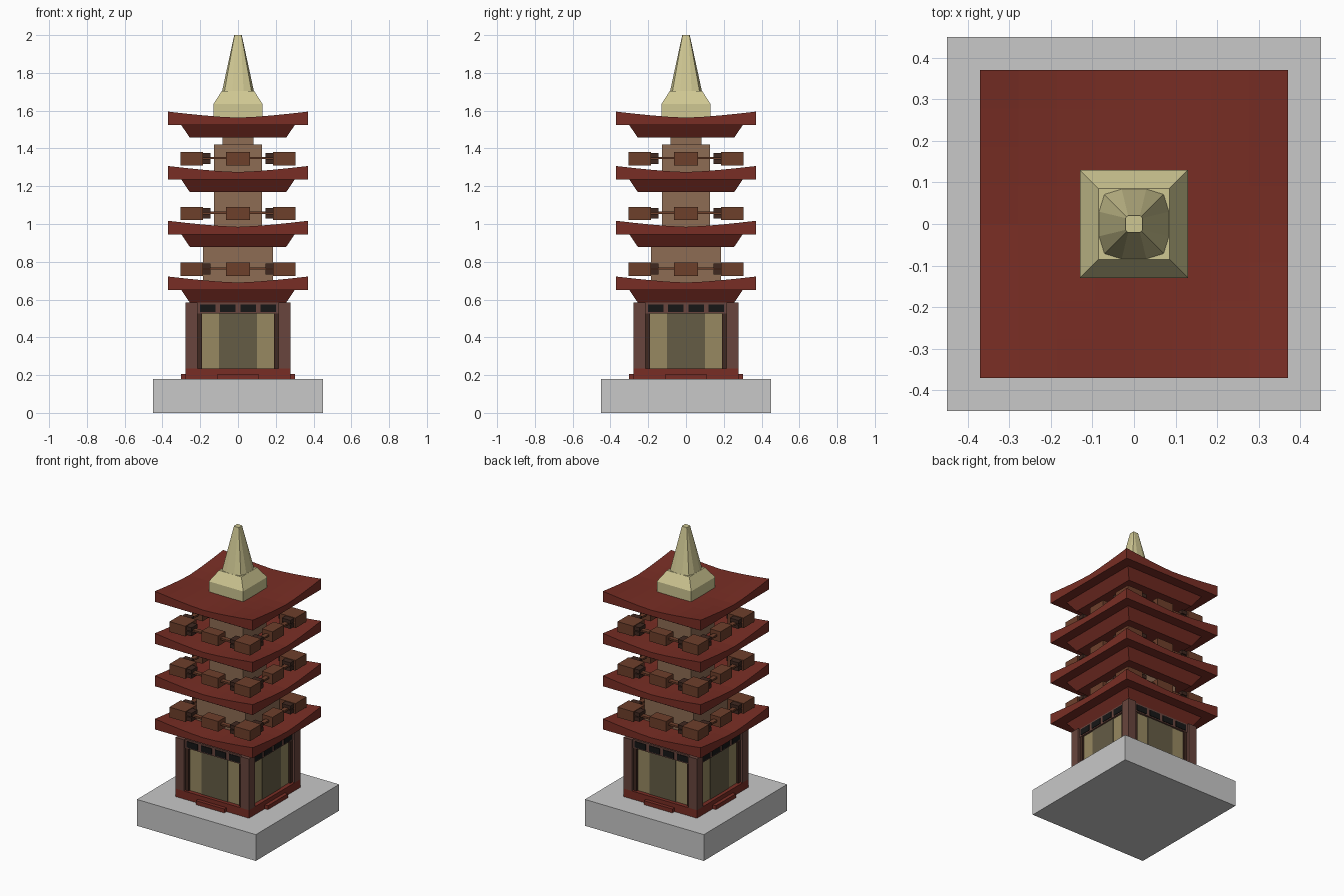
import bpy, bmesh, math
from mathutils import Matrix

if "Cube" in bpy.data.objects:
    bpy.data.objects.remove(bpy.data.objects["Cube"])


def mat(name, c):
    m = bpy.data.materials.new(name)
    m.diffuse_color = (*c, 1)
    m.use_nodes = True
    m.node_tree.nodes["Principled BSDF"].inputs["Base Color"].default_value = m.diffuse_color
    return m


STONE = mat("grey stone", (0.58, 0.58, 0.58))
RED = mat("roof red", (0.19, 0.027, 0.018))
GOLD = mat("pale gold", (0.62, 0.57, 0.29))
WALL = mat("tan wall", (0.27, 0.15, 0.087))
RAIL = mat("railing brown", (0.155, 0.05, 0.024))
POST = mat("post brown", (0.14, 0.06, 0.047))
PANEL = mat("panel tan", (0.31, 0.25, 0.12))
DOOR = mat("door olive", (0.13, 0.107, 0.06))
BLACK = mat("black", (0.008, 0.008, 0.008))
DARK = mat("dark brown", (0.05, 0.021, 0.014))


def finish(name, bm, material):
    bmesh.ops.recalc_face_normals(bm, faces=bm.faces)
    me = bpy.data.meshes.new(name)
    bm.to_mesh(me)
    bm.free()
    me.materials.append(material)
    ob = bpy.data.objects.new(name, me)
    bpy.context.collection.objects.link(ob)
    return ob


def boxes(name, material, specs, sides=1):
    """Boxes (x0,x1,y0,y1,z0,z1), repeated around the z axis on each side."""
    bm = bmesh.new()
    for k in range(sides):
        rot = Matrix.Rotation(k * math.pi / 2, 4, 'Z')
        for x0, x1, y0, y1, z0, z1 in specs:
            m = (rot @ Matrix.Translation(((x0 + x1) / 2, (y0 + y1) / 2, (z0 + z1) / 2))
                 @ Matrix.Diagonal((x1 - x0, y1 - y0, z1 - z0, 1)))
            bmesh.ops.create_cube(bm, size=1, matrix=m)
    return finish(name, bm, material)


def block(name, material, h, z0, z1):
    return boxes(name, material, [(-h, h, -h, h, z0, z1)])


def loft(name, material, rings):
    """Skin a stack of rings of 3D points and cap both ends."""
    bm = bmesh.new()
    vs = [[bm.verts.new(p) for p in r] for r in rings]
    n = len(vs[0])
    for a, b in zip(vs, vs[1:]):
        for i in range(n):
            j = (i + 1) % n
            bm.faces.new((a[i], a[j], b[j], b[i]))
    bm.faces.new(vs[0][::-1])
    bm.faces.new(vs[-1])
    return finish(name, bm, material)


def square(h, z):
    return [(-h, -h, z), (h, -h, z), (h, h, z), (-h, h, z)]


def roof(name, z):
    # eave slab with flat underside and lifted corners, z = underside
    bm = bmesh.new()
    bmesh.ops.create_grid(bm, x_segments=8, y_segments=8, size=0.37)
    for v in bm.verts:
        v.co.z = z
    ext = bmesh.ops.extrude_face_region(bm, geom=bm.faces[:])
    for v in [g for g in ext["geom"] if isinstance(g, bmesh.types.BMVert)]:
        u, w = abs(v.co.x) / 0.37, abs(v.co.y) / 0.37
        v.co.z = z + 0.04 + 0.032 * (u * w) ** 1.4
    finish(name + "_eave", bm, RED)
    # flared support below the eave
    loft(name + "_flare", RED, [square(0.255, z - 0.066), square(0.30, z)])


# Base, plinth and steps
block("stone_base", STONE, 0.45, 0, 0.18)
block("plinth", RED, 0.278, 0.18, 0.235)
boxes("steps", RED, [(-0.108, 0.108, -0.302, -0.27, 0.18, 0.207)], 4)

# Ground floor
block("ground_floor_wall", PANEL, 0.25, 0.235, 0.585)
boxes("corner_posts", POST, [(-0.278, -0.215, -0.278, -0.215, 0.235, 0.585)], 4)
boxes("panel_frames", DARK,
      [(s * 0.2025 - 0.0125, s * 0.2025 + 0.0125, -0.262, -0.24, 0.235, 0.527) for s in (-1, 1)], 4)
boxes("doors", DOOR, [(-0.1, 0.1, -0.254, -0.245, 0.235, 0.527)], 4)
boxes("lintels", POST, [(-0.215, 0.215, -0.264, -0.24, 0.525, 0.585)], 4)
boxes("lattice_windows", BLACK,
      [(c - 0.041, c + 0.041, -0.268, -0.26, 0.533, 0.574) for c in (-0.16, -0.053, 0.053, 0.16)], 4)

# Upper floors
block("second_floor", WALL, 0.185, 0.66, 0.90)
block("third_floor", WALL, 0.127, 0.95, 1.19)
block("fourth_floor", WALL, 0.127, 1.24, 1.42)
block("fourth_floor_neck", WALL, 0.083, 1.40, 1.47)

# Four roofs and three railings
for i, z in enumerate((0.65, 0.945, 1.235, 1.523)):
    roof(f"roof_{i + 1}", z)
    if i == 3:
        break
    b = z + 0.075
    boxes(f"railing_blocks_{i + 1}", RAIL,
          [(-0.305, -0.185, -0.305, -0.185, b, b + 0.07),
           (-0.063, 0.063, -0.305, -0.225, b, b + 0.07)], 4)
    boxes(f"railing_bars_{i + 1}", RAIL,
          [(-0.2, 0.2, -0.28, -0.25, b + 0.034, b + 0.046)], 4)
    boxes(f"railing_stubs_{i + 1}", DARK,
          [(min(s * 0.19, s * 0.145), max(s * 0.19, s * 0.145), -0.295, -0.23, b + h, b + h + 0.026)
           for s in (-1, 1) for h in (0.008, 0.04)], 4)

# Spire foot and fluted spire
loft("spire_foot", GOLD, [square(0.13, 1.555), square(0.13, 1.635), square(0.085, 1.705)])


def fluted(h, s, c, z):
    quarter = [(-s, -h), (s, -h), (c, -c)]
    pts = []
    for k in range(4):
        a = k * math.pi / 2
        pts += [(x * math.cos(a) - y * math.sin(a), x * math.sin(a) + y * math.cos(a), z)
                for x, y in quarter]
    return pts


loft("spire", GOLD, [fluted(0.085, 0.03, 0.072, 1.70), fluted(0.02, 0.014, 0.018, 2.0)])
